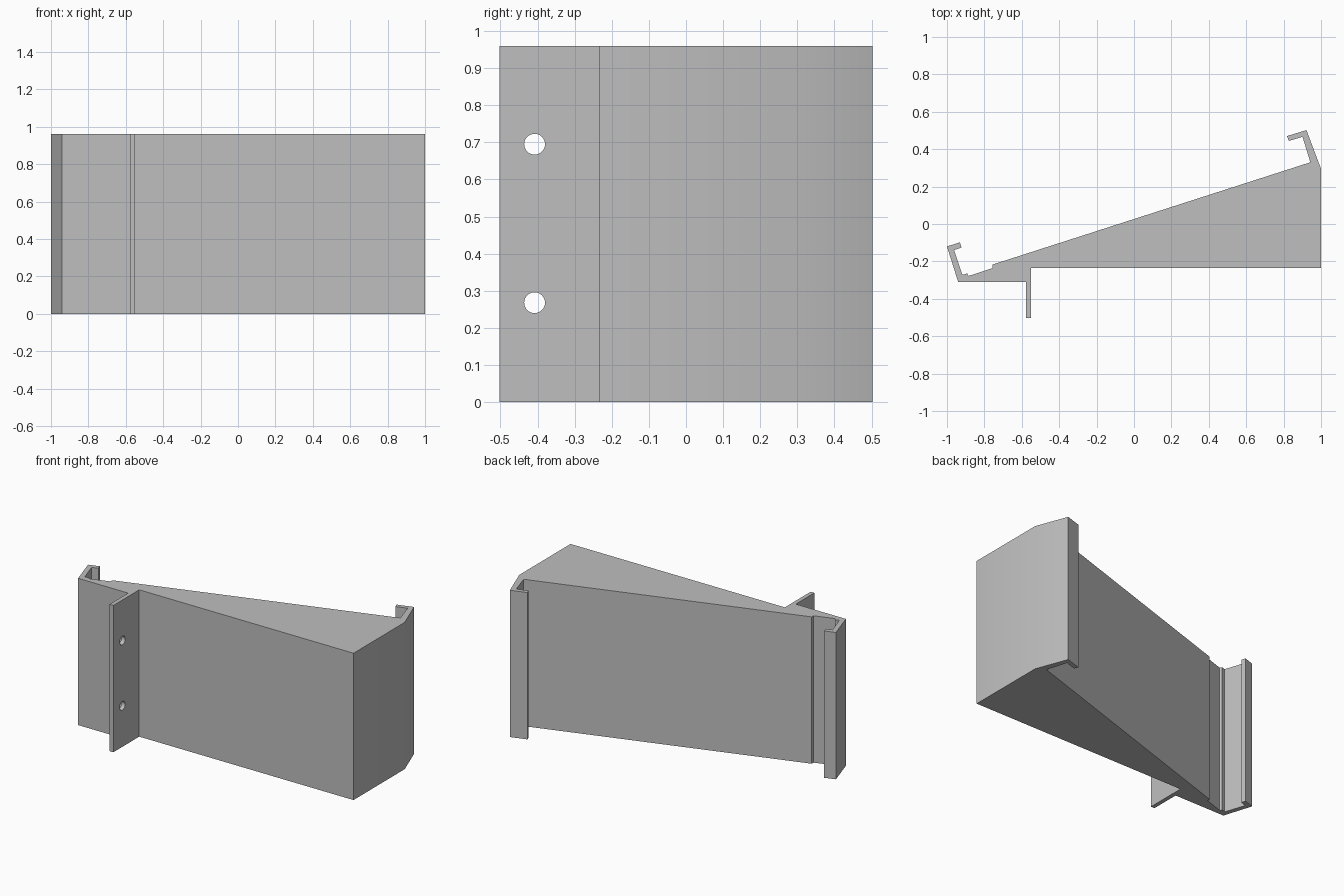
import bpy, bmesh, math

if "Cube" in bpy.data.objects:
    bpy.data.objects.remove(bpy.data.objects["Cube"])

HEIGHT = 0.96

grey = bpy.data.materials.new("light grey")
grey.diffuse_color = (0.52, 0.52, 0.52, 1)
grey.use_nodes = True
grey.node_tree.nodes["Principled BSDF"].inputs["Base Color"].default_value = grey.diffuse_color

# Plan outline of the extruded bracket, counter-clockwise
outline = [
    # front face, mounting tab and wedge side
    (-0.94, -0.31), (-0.577, -0.31), (-0.577, -0.502), (-0.55, -0.502),
    (-0.55, -0.235), (1.0, -0.235), (1.0, 0.295),
    # right hook
    (0.922, 0.502), (0.818, 0.470), (0.828, 0.444), (0.901, 0.466),
    (0.943, 0.330),
    # sloping back face with its shallow step
    (-0.757, -0.217), (-0.757, -0.236), (-0.885, -0.278),
    # small ridge and left hook
    (-0.892, -0.264), (-0.918, -0.272), (-0.962, -0.139), (-0.922, -0.126),
    (-0.931, -0.098), (-1.0, -0.12),
]

bm = bmesh.new()
base = bm.faces.new([bm.verts.new((x, y, 0)) for x, y in outline])
ext = bmesh.ops.extrude_face_region(bm, geom=[base])
top = [v for v in ext["geom"] if isinstance(v, bmesh.types.BMVert)]
bmesh.ops.translate(bm, verts=top, vec=(0, 0, HEIGHT))
bmesh.ops.recalc_face_normals(bm, faces=bm.faces)
mesh = bpy.data.meshes.new("wedge_bracket")
bm.to_mesh(mesh)
bm.free()
mesh.materials.append(grey)
bracket = bpy.data.objects.new("wedge_bracket", mesh)
bpy.context.collection.objects.link(bracket)

# Two screw holes through the mounting tab
cutters = []
for z in (0.268, 0.695):
    bpy.ops.mesh.primitive_cylinder_add(
        vertices=32, radius=0.028, depth=0.1,
        location=(-0.563, -0.408, z), rotation=(0, math.pi / 2, 0))
    cutter = bpy.context.object
    cutter.name = "screw_hole_cutter"
    cutter.hide_render = True
    cutter.data.materials.append(grey)
    cutters.append(cutter)
    mod = bracket.modifiers.new("screw_hole", 'BOOLEAN')
    mod.operation = 'DIFFERENCE'
    mod.solver = 'EXACT'
    mod.object = cutter

bpy.ops.object.select_all(action='DESELECT')
bracket.select_set(True)
bpy.context.view_layer.objects.active = bracket
for mod in list(bracket.modifiers):
    bpy.ops.object.modifier_apply(modifier=mod.name)
for cutter in cutters:
    bpy.data.objects.remove(cutter)
bpy.ops.object.shade_smooth_by_angle(angle=math.radians(30))
